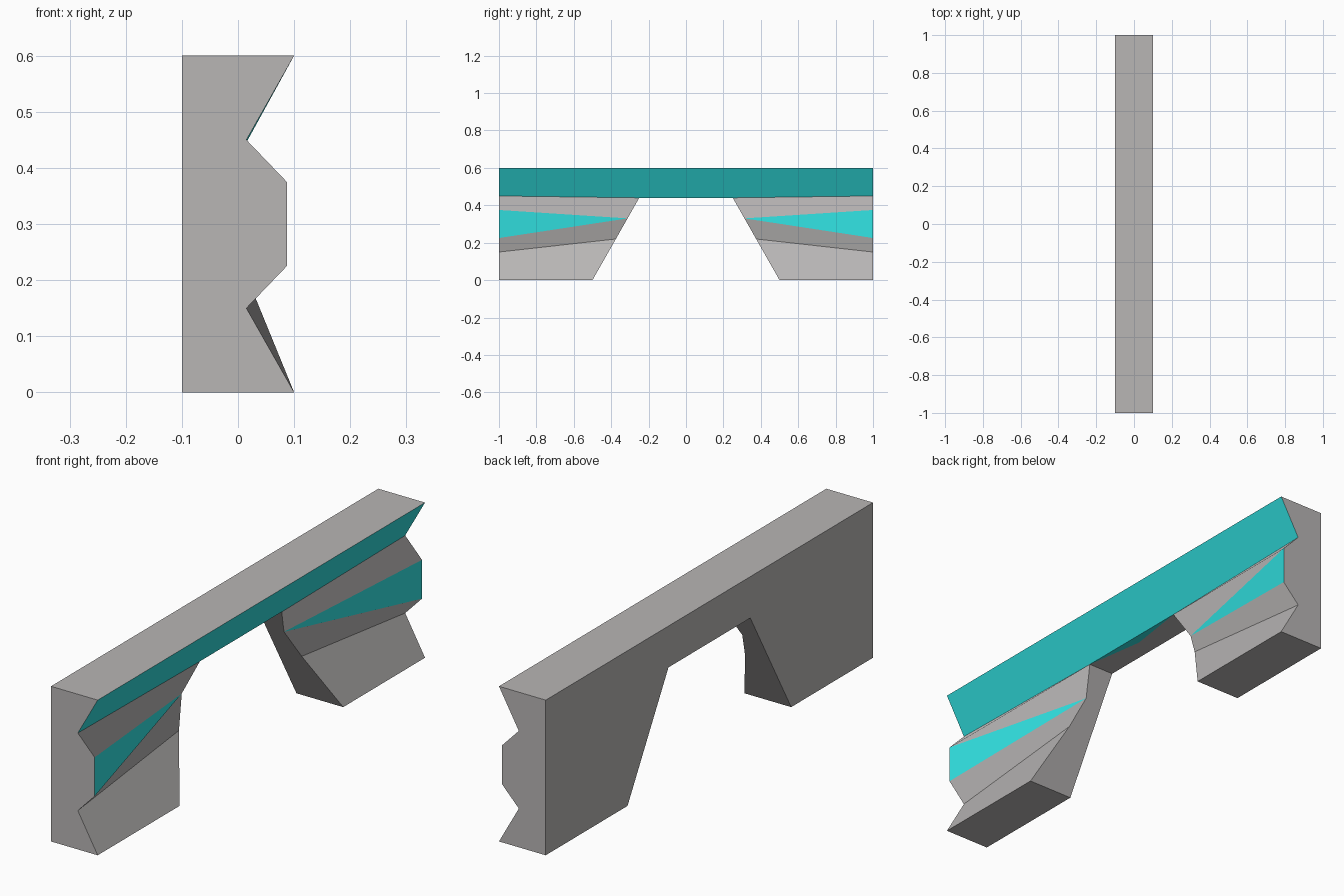
import bpy, bmesh
from mathutils import Vector

cube = bpy.data.objects.get("Cube")
if cube:
    bpy.data.objects.remove(cube, do_unlink=True)


def material(name, rgb):
    mat = bpy.data.materials.new(name)
    mat.use_nodes = True
    mat.diffuse_color = (*rgb, 1)
    mat.node_tree.nodes["Principled BSDF"].inputs["Base Color"].default_value = (*rgb, 1)
    return mat


GREY = material("light grey", (0.48, 0.465, 0.462))
TURQUOISE = material("turquoise", (0.031, 0.77, 0.77))


def mirrored_part(name, faces, inside):
    """Build the +y half from (points, is_turquoise) faces and mirror it over y."""
    bm = bmesh.new()
    for points, is_turquoise in faces:
        face = bm.faces.new([bm.verts.new(p) for p in points])
        face.material_index = int(is_turquoise)
        face.normal_update()
        if face.normal.dot(face.calc_center_median() - Vector(inside)) < 0:
            face.normal_flip()
    bmesh.ops.remove_doubles(bm, verts=bm.verts, dist=0.0001)
    mesh = bpy.data.meshes.new(name)
    bm.to_mesh(mesh)
    bm.free()
    mesh.materials.append(GREY)
    mesh.materials.append(TURQUOISE)
    obj = bpy.data.objects.new(name, mesh)
    bpy.context.collection.objects.link(obj)
    mirror = obj.modifiers.new("Mirror", "MIRROR")
    mirror.use_axis = (False, True, False)


BACK, FRONT, TOP, ARCH = -0.1, 0.1, 0.6, 0.44


def cut(x, z):
    """Point on the sloping inner plane of a leg."""
    return (x, 0.5 - 0.25 * z / ARCH, z)


# Leg profiles at the outer end and at the sloping inner cut
outer = [(x, 1, z) for x, z in
         [(FRONT, 0), (0.015, 0.15), (0.087, 0.225), (0.087, 0.375), (0.015, 0.45)]]
tip = cut(-0.022, 0.33)
inner = [cut(FRONT, 0), cut(0.01, 0.22), tip, tip, cut(0.012, ARCH)]
outer_back = [(BACK, 1, 0.45), (BACK, 1, 0)]
inner_back = [cut(BACK, ARCH), cut(BACK, 0)]

# Legs: fluted front, tapering turquoise wedge, flat back and base
leg_faces = []
for i in range(4):
    strip = [outer[i], outer[i + 1], inner[i + 1], inner[i]]
    leg_faces.append((list(dict.fromkeys(strip)), i == 2))
leg_faces += [
    (outer + outer_back, False),
    (list(dict.fromkeys(inner)) + inner_back, False),
    (outer_back + inner_back[::-1], False),
    ([outer[0], outer_back[1], inner_back[1], inner[0]], False),
]
mirrored_part("legs", leg_faces, (-0.06, 0.7, 0.25))

# Beam: straight undercut turquoise front, whose colour wraps onto the arch
# underside as a shallow triangle; flat grey top, ends and back
end_top, mid_top = (FRONT, 1, TOP), (FRONT, 0, TOP)
end_low, arch_low = outer[4], inner[4]
mid_low, wrap_point = (arch_low[0], 0, ARCH), (-0.025, 0, ARCH)
back_end, back_mid = (BACK, 1, TOP), (BACK, 0, TOP)
back_low = (BACK, 0, ARCH)
beam_faces = [
    ([end_top, end_low, arch_low, mid_low, mid_top], True),
    ([arch_low, mid_low, wrap_point], True),
    ([arch_low, wrap_point, back_low, inner_back[0]], False),
    ([end_top, mid_top, back_mid, back_end], False),
    ([end_top, back_end, outer_back[0], end_low], False),
    ([back_end, back_mid, back_low, inner_back[0], outer_back[0]], False),
]
mirrored_part("beam", beam_faces, (-0.06, 0.5, 0.52))
